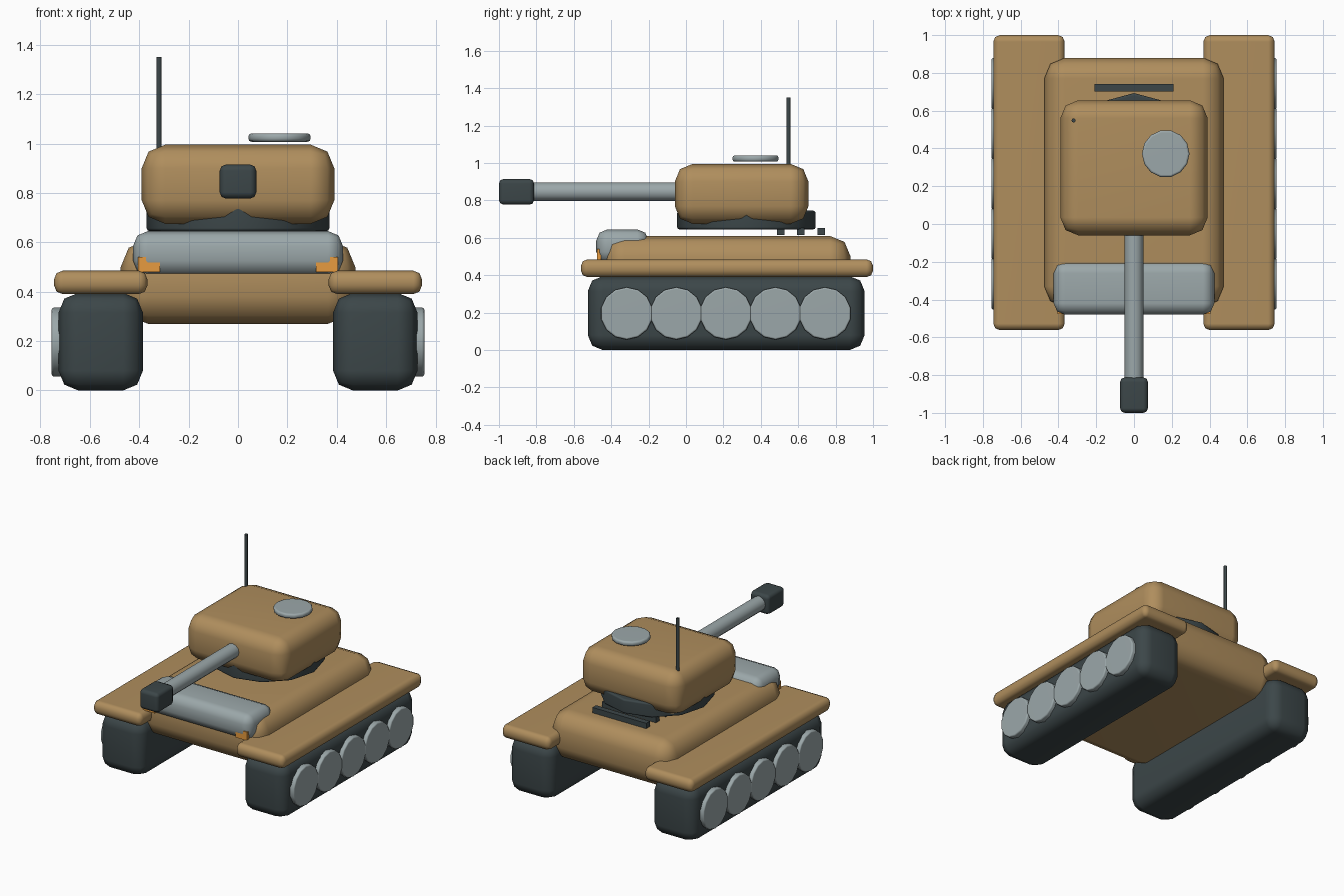
import bpy, bmesh, math
from mathutils import Matrix, Vector

if "Cube" in bpy.data.objects:
    bpy.data.objects.remove(bpy.data.objects["Cube"])


def material(name, rgb):
    m = bpy.data.materials.new(name)
    m.diffuse_color = (*rgb, 1)
    m.use_nodes = True
    m.node_tree.nodes["Principled BSDF"].inputs["Base Color"].default_value = m.diffuse_color
    return m


TAN = material("tan_paint", (0.43, 0.27, 0.11))
DARK = material("dark_rubber", (0.045, 0.062, 0.066))
STEEL = material("steel", (0.33, 0.39, 0.40))
ORANGE = material("amber", (0.80, 0.33, 0.05))


def finish(bm, name, mat, bevel, segs, rims_only=False):
    """Bevel, shade and link a bmesh as a named object."""
    if bevel:
        edges = bm.edges[:]
        if rims_only:
            edges = [e for e in edges if any(len(f.verts) > 4 for f in e.link_faces)]
        bmesh.ops.bevel(bm, geom=edges, offset=bevel, offset_type='OFFSET',
                        segments=segs, profile=0.5, affect='EDGES', clamp_overlap=True)
    bmesh.ops.recalc_face_normals(bm, faces=bm.faces[:])
    me = bpy.data.meshes.new(name)
    bm.to_mesh(me)
    bm.free()
    me.materials.append(mat)
    ob = bpy.data.objects.new(name, me)
    bpy.context.collection.objects.link(ob)
    bpy.ops.object.select_all(action='DESELECT')
    ob.select_set(True)
    bpy.context.view_layer.objects.active = ob
    bpy.ops.object.shade_smooth_by_angle(angle=math.radians(50))
    wn = ob.modifiers.new("weighted_normals", 'WEIGHTED_NORMAL')
    wn.keep_sharp = True
    return ob


def box(name, x, y, z, mat, bevel=0.0, segs=2):
    """Bevelled box given its (min, max) range on each axis."""
    bm = bmesh.new()
    size = [r[1] - r[0] for r in (x, y, z)]
    mid = [(r[0] + r[1]) / 2 for r in (x, y, z)]
    bmesh.ops.create_cube(bm, size=1, matrix=Matrix.Translation(mid) @ Matrix.Diagonal((*size, 1)))
    return finish(bm, name, mat, bevel, segs)


def rod(name, centre, radius, length, sides, mat, axis='Z', bevel=0.0):
    """Cylinder with bevelled rims and a vertex on its first cross axis."""
    u, v, w = {'Z': ((1, 0, 0), (0, 1, 0), (0, 0, 1)),
               'X': ((0, 0, 1), (0, 1, 0), (1, 0, 0)),
               'Y': ((1, 0, 0), (0, 0, 1), (0, 1, 0))}[axis]
    u, v, w, c = Vector(u), Vector(v), Vector(w), Vector(centre)
    bm = bmesh.new()
    rings = []
    for end in (-0.5, 0.5):
        rings.append([bm.verts.new(c + w * length * end
                                   + radius * (u * math.cos(t) + v * math.sin(t)))
                      for t in (2 * math.pi * i / sides for i in range(sides))])
        bm.faces.new(rings[-1])
    for i in range(sides):
        j = (i + 1) % sides
        bm.faces.new((rings[0][i], rings[0][j], rings[1][j], rings[1][i]))
    return finish(bm, name, mat, bevel, 2, rims_only=True)


def side_range(s, a, b):
    return (min(s * a, s * b), max(s * a, s * b))


# Hull and front armour plate
box("hull", (-0.475, 0.475), (-0.44, 0.88), (0.27, 0.61), TAN, 0.11)
box("front_plate", (-0.425, 0.425), (-0.48, -0.20), (0.465, 0.645), STEEL, 0.06)

# Tracks, fenders, wheels and lamps on both sides
for label, s in (("left", -1), ("right", 1)):
    box(f"{label}_track", side_range(s, 0.385, 0.727), (-0.525, 0.955), (0.0, 0.395), DARK, 0.08)
    box(f"{label}_fender", side_range(s, 0.367, 0.745), (-0.562, 1.0), (0.39, 0.485), TAN, 0.035)
    for i in range(5):
        rod(f"{label}_wheel_{i + 1}", (s * 0.72, 0.213 + 0.265 * (i - 2), 0.196),
            0.14, 0.07, 14, STEEL, 'X', 0.01)
    box(f"{label}_lamp", side_range(s, 0.315, 0.405), (-0.477, -0.455), (0.48, 0.54), ORANGE)

# Turret, its ring and hatch
rod("turret_ring", (0, 0.323, 0.695), 0.37, 0.10, 12, DARK, 'Z', 0.012)
box("turret", (-0.39, 0.39), (-0.06, 0.655), (0.675, 0.995), TAN, 0.095)
rod("hatch", (0.168, 0.372, 1.024), 0.126, 0.034, 14, STEEL, 'Z', 0.012)

# Gun
rod("gun_barrel", (0, -0.43, 0.847), 0.05, 0.86, 12, STEEL, 'Y')
box("muzzle", (-0.074, 0.074), (-1.0, -0.812), (0.777, 0.915), DARK, 0.025)

# Antenna and engine grille bars
rod("antenna", (-0.32, 0.548, 1.12), 0.011, 0.46, 8, DARK)
for i in range(3):
    y = 0.506 + 0.108 * i
    box(f"grille_bar_{i + 1}", (-0.21, 0.21), (y - 0.02, y + 0.02), (0.614, 0.652), DARK)
